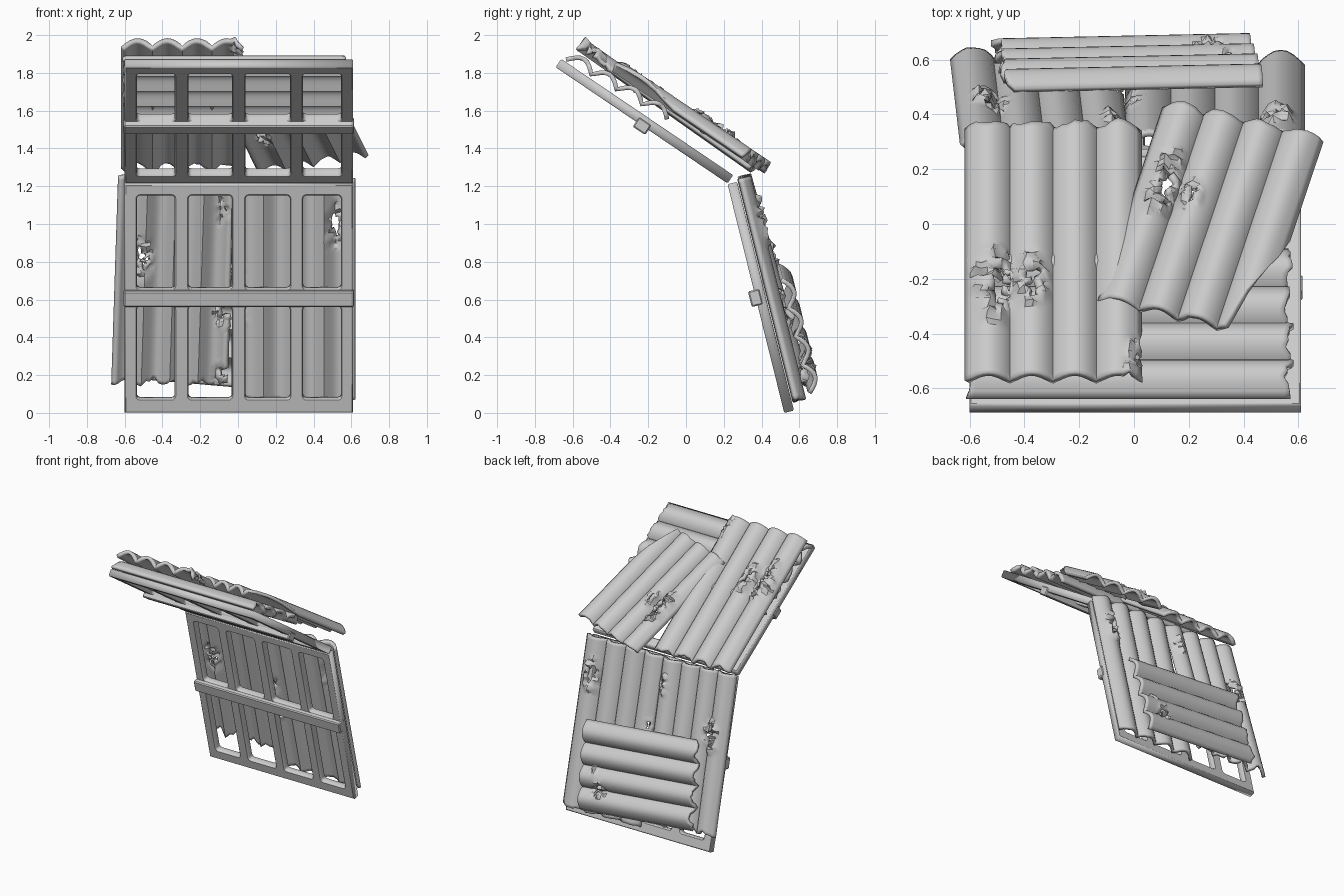
import bpy, bmesh, math, random
from mathutils import Vector

if "Cube" in bpy.data.objects:
    bpy.data.objects.remove(bpy.data.objects["Cube"])
random.seed(7)

# Two leaning panels: each has an origin, an up-slope direction and an outward normal
X = Vector((1, 0, 0))
WALL = (Vector((0, 0.52, 0)), Vector((0, -0.2406, 0.9706)), Vector((0, 0.9706, 0.2406)))
ROOF = (Vector((0, 0.22, 1.215)), Vector((0, -0.829, 0.560)), Vector((0, 0.560, 0.829)))


def place(panel, x, s, n):
    o, up, out = panel
    return o + X * x + up * s + out * n


def finish(name, bm):
    me = bpy.data.meshes.new(name)
    bmesh.ops.recalc_face_normals(bm, faces=bm.faces)
    bm.to_mesh(me)
    bm.free()
    ob = bpy.data.objects.new(name, me)
    bpy.context.collection.objects.link(ob)
    return ob


def smooth(ob, angle=35):
    bpy.ops.object.select_all(action='DESELECT')
    ob.select_set(True)
    bpy.context.view_layer.objects.active = ob
    bpy.ops.object.shade_smooth_by_angle(angle=math.radians(angle))


def bar(name, panel, x0, x1, s0, s1, n0, n1):
    bm = bmesh.new()
    bmesh.ops.create_cube(bm, size=1)
    for v in bm.verts:
        v.co = place(panel, x1 if v.co.x > 0 else x0, s1 if v.co.y > 0 else s0,
                     n1 if v.co.z > 0 else n0)
    ob = finish(name, bm)
    b = ob.modifiers.new("bevel", 'BEVEL')
    b.width = 0.007
    b.segments = 1
    return ob


def rounded(x0, x1, y0, y1, r):
    pts = []
    for cx, cy, a in ((x1 - r, y1 - r, 0), (x0 + r, y1 - r, 90),
                      (x0 + r, y0 + r, 180), (x1 - r, y0 + r, 270)):
        for k in range(4):
            t = math.radians(a + 30 * k)
            pts.append((cx + r * math.cos(t), cy + r * math.sin(t)))
    return pts


def frame(name, panel, length, rows, thick=0.053):
    # Flat plate with rounded window openings, drawn as a filled curve
    cu = bpy.data.curves.new(name, 'CURVE')
    cu.dimensions = '2D'
    cu.fill_mode = 'BOTH'
    cu.extrude = thick / 2 - 0.006
    cu.bevel_depth = 0.006
    cu.bevel_resolution = 0
    cu.offset = -0.006
    loops = [[(-0.6, 0), (0.61, 0), (0.61, length), (-0.6, length)]]
    for x0, x1 in ((-0.535, -0.335), (-0.262, -0.033), (0.04, 0.275), (0.345, 0.545)):
        for s0, s1 in rows:
            loops.append(rounded(x0, x1, s0, s1, 0.018))
    for pts in loops:
        sp = cu.splines.new('POLY')
        sp.points.add(len(pts) - 1)
        for p, (a, b) in zip(sp.points, pts):
            p.co = (a, b, 0, 1)
        sp.use_cyclic_u = True
    ob = bpy.data.objects.new(name, cu)
    bpy.context.collection.objects.link(ob)
    bpy.ops.object.select_all(action='DESELECT')
    ob.select_set(True)
    bpy.context.view_layer.objects.active = ob
    bpy.ops.object.convert(target='MESH')
    ob = bpy.context.view_layer.objects.active
    bm = bmesh.new()
    bm.from_mesh(ob.data)
    bmesh.ops.remove_doubles(bm, verts=bm.verts, dist=0.0002)
    for v in bm.verts:
        v.co = place(panel, v.co.x, v.co.y, v.co.z + thick / 2)
    bmesh.ops.recalc_face_normals(bm, faces=bm.faces)
    bm.to_mesh(ob.data)
    bm.free()


def sheet(name, panel, x, s, n, length, width=0.62, ang=0, tilt=0, roll=0,
          tear=(0, 0), holes=(), cut=None, arches=4, amp=0.05):
    # Corrugated sheet: arched profile swept along its length, with torn ends and rusted holes
    nc, nl = arches * 8, 56
    ca, sa = math.cos(math.radians(ang)), math.sin(math.radians(ang))
    bm = bmesh.new()
    grid, dead = [], set()
    for i in range(nc + 1):
        c = width * (i / nc - 0.5)
        wob = 0.5 + 0.5 * math.sin(i * 0.9 + length * 9)
        lo = -length / 2 + tear[0] * (0.5 * wob + 0.5 * random.random())
        hi = length / 2 - tear[1] * (0.5 * wob + 0.5 * random.random())
        if cut:
            hi = min(hi, cut(c) + random.uniform(-0.02, 0.02))
        col = []
        for j in range(nl + 1):
            l = lo + (hi - lo) * j / nl
            h = n + amp * abs(math.sin(math.pi * arches * i / nc)) + tilt * l + roll * c
            dc = dl = 0
            for hc, hl, rc, rl in holes:
                d = math.hypot((c - hc) / rc, (l - hl) / rl)
                if d < 1.2:
                    h += random.uniform(-0.012, 0.028)
                    dc, dl = random.uniform(-0.006, 0.006), random.uniform(-0.007, 0.007)
                if d < random.uniform(0.2, 0.75):
                    dead.add((i, j))
            cc, ll = c + dc, l + dl
            col.append(bm.verts.new(place(panel, x + cc * ca - ll * sa, s + cc * sa + ll * ca, h)))
        grid.append(col)
    for i in range(nc):
        for j in range(nl):
            if (i, j) not in dead:
                bm.faces.new((grid[i][j], grid[i + 1][j], grid[i + 1][j + 1], grid[i][j + 1]))
    loose = [v for v in bm.verts if not v.link_faces]
    bmesh.ops.delete(bm, geom=loose, context='VERTS')
    ob = finish(name, bm)
    smooth(ob)
    m = ob.modifiers.new("thickness", 'SOLIDIFY')
    m.thickness = 0.024
    m.offset = 0


# Frames and their middle rails
frame("wall_frame", WALL, 1.247, ((0.075, 0.58), (0.675, 1.185)))
frame("roof_frame", ROOF, 1.098, ((0.07, 0.505), (0.585, 1.03)))
bar("wall_rail", WALL, -0.605, 0.615, 0.585, 0.67, -0.032, 0.03)
bar("roof_rail", ROOF, -0.605, 0.615, 0.505, 0.585, -0.032, 0.03)

# Wall sheets: two upright, one nailed sideways across the back
sheet("wall_sheet_left", WALL, -0.345, 0.685, 0.09, 1.16, width=0.6, ang=-1.8, tilt=-0.03,
      tear=(0.06, 0), holes=((-0.18, 0.12, 0.05, 0.1), (0.26, 0.4, 0.03, 0.06),
                             (0.28, -0.15, 0.05, 0.09), (0.27, -0.5, 0.03, 0.06)))
sheet("wall_sheet_right", WALL, 0.295, 0.65, 0.068, 1.22, width=0.64,
      tear=(0.015, 0), holes=((0.22, 0.34, 0.045, 0.1), (-0.3, -0.12, 0.04, 0.07),
                              (-0.3, 0.1, 0.025, 0.05)))
sheet("wall_sheet_cross", WALL, -0.03, 0.42, 0.155, 0.95, ang=-95,
      tear=(0.05, 0), holes=((0.15, 0.33, 0.05, 0.05), (0.02, 0.38, 0.025, 0.03)))

# Roof sheets: one sideways under two lengthwise ones
sheet("roof_sheet_under", ROOF, -0.015, 0.765, 0.083, 1.2, ang=-90, roll=0.06,
      tear=(0.03, 0.04))
sheet("roof_sheet_left", ROOF, -0.295, 0.49, 0.138, 1.14, width=0.63, tilt=0.02,
      tear=(0.035, 0), holes=((-0.21, 0.17, 0.06, 0.15), (-0.08, 0.15, 0.04, 0.1),
                              (0.31, 0.5, 0.04, 0.1)))
sheet("roof_sheet_right", ROOF, 0.28, 0.363, 0.16, 0.9, width=0.59, ang=15.5,
      tear=(0.02, 0), cut=lambda c: 0.46 if c < 0.19 else 0.42 - (c - 0.19) * 3.8,
      holes=((-0.2, -0.09, 0.045, 0.13), (-0.09, -0.06, 0.025, 0.06)))
